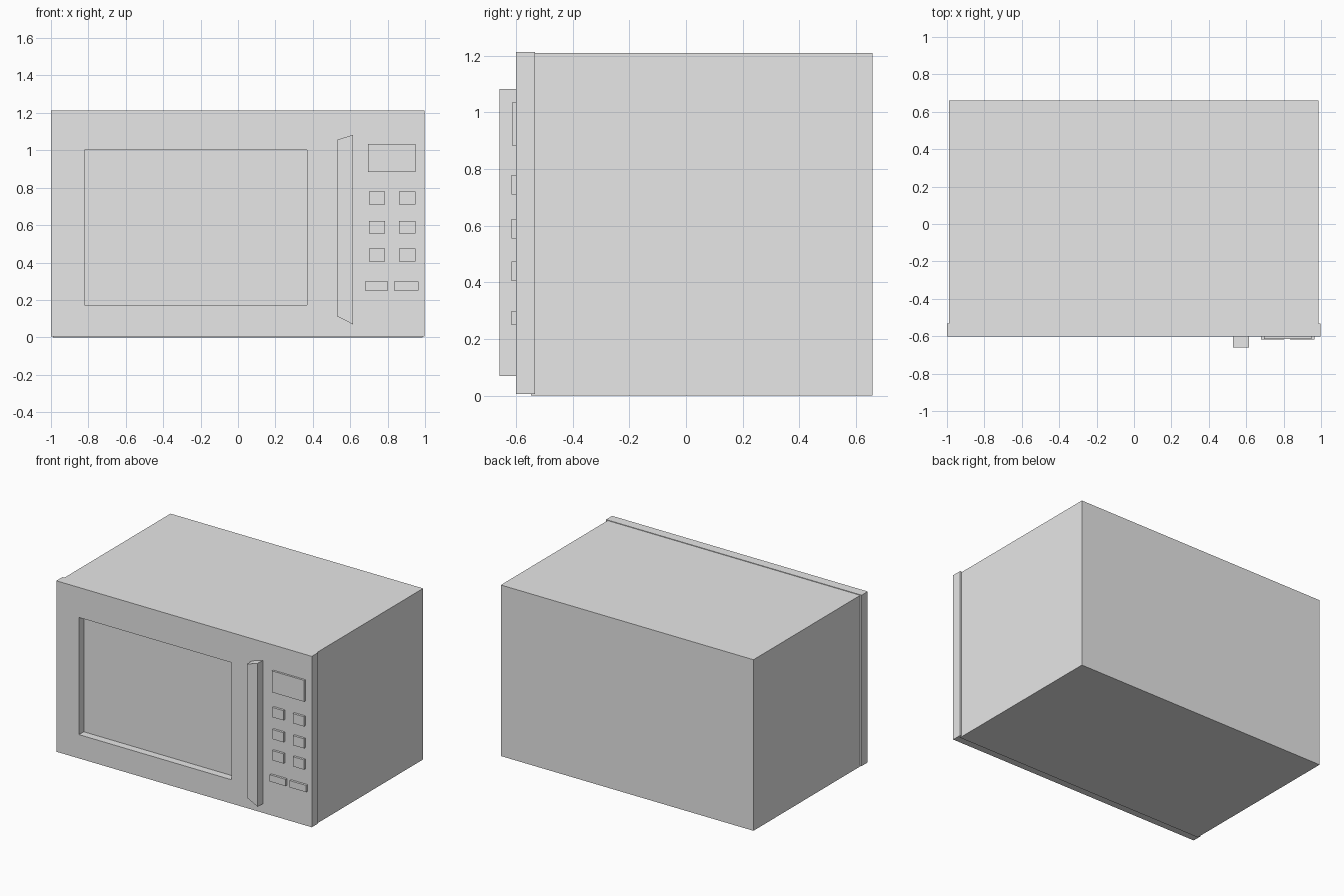
import bpy
import bmesh

cube = bpy.data.objects.get("Cube")
if cube:
    bpy.data.objects.remove(cube, do_unlink=True)

# Single plain grey finish
grey = bpy.data.materials.new("light_grey")
grey.use_nodes = True
grey.diffuse_color = (0.8, 0.8, 0.8, 1)
grey.node_tree.nodes["Principled BSDF"].inputs["Base Color"].default_value = (0.8, 0.8, 0.8, 1)


def rect(x0, x1, z0, z1):
    return [(x0, z0), (x1, z0), (x1, z1), (x0, z1)]


def panel(name, outline, front, back, hole=None):
    """Extrude an x-z outline from front to back, with an optional matching hole."""
    bm = bmesh.new()

    def loop(points, y):
        return [bm.verts.new((x, y, z)) for x, z in points]

    def bridge(a, b):
        n = len(a)
        for i in range(n):
            j = (i + 1) % n
            bm.faces.new((a[i], a[j], b[j], b[i]))

    outer = [loop(outline, y) for y in (front, back)]
    bridge(*outer)
    if hole:
        inner = [loop(hole, y) for y in (front, back)]
        bridge(*inner)
        for o, i in zip(outer, inner):
            bridge(o, i)
    else:
        for o in outer:
            bm.faces.new(o)
    bmesh.ops.recalc_face_normals(bm, faces=bm.faces[:])
    mesh = bpy.data.meshes.new(name)
    bm.to_mesh(mesh)
    bm.free()
    mesh.materials.append(grey)
    obj = bpy.data.objects.new(name, mesh)
    bpy.context.collection.objects.link(obj)
    return obj


FRONT, BACK = -0.601, -0.533
SPLIT = 0.655
BOTTOM, TOP = 0.005, 1.213

# Main casing; its front face forms the back of the window recess
panel("casing", rect(-0.989, 0.986, 0, 1.209), -0.548, 0.659)

# Door frame with window opening, and control panel beside it
panel("door", rect(-1, SPLIT, BOTTOM, TOP), FRONT, BACK,
      hole=rect(-0.822, 0.37, 0.173, 1.001))
panel("control_panel", rect(SPLIT, 0.998, BOTTOM, TOP), FRONT, BACK)

# Handle with slanted ends
panel("handle", [(0.53, 0.113), (0.615, 0.069), (0.615, 1.083), (0.53, 1.056)],
      -0.659, FRONT)

# Display and buttons
panel("display", rect(0.696, 0.948, 0.884, 1.035), -0.615, FRONT)
for row, (low, high) in enumerate([(0.71, 0.779), (0.555, 0.623), (0.405, 0.474)], 1):
    panel(f"left_button_{row}", rect(0.7, 0.787, low, high), -0.617, FRONT)
    panel(f"right_button_{row}", rect(0.861, 0.948, low, high), -0.617, FRONT)
panel("wide_left_button", rect(0.68, 0.803, 0.25, 0.298), -0.617, FRONT)
panel("wide_right_button", rect(0.835, 0.964, 0.25, 0.298), -0.617, FRONT)
